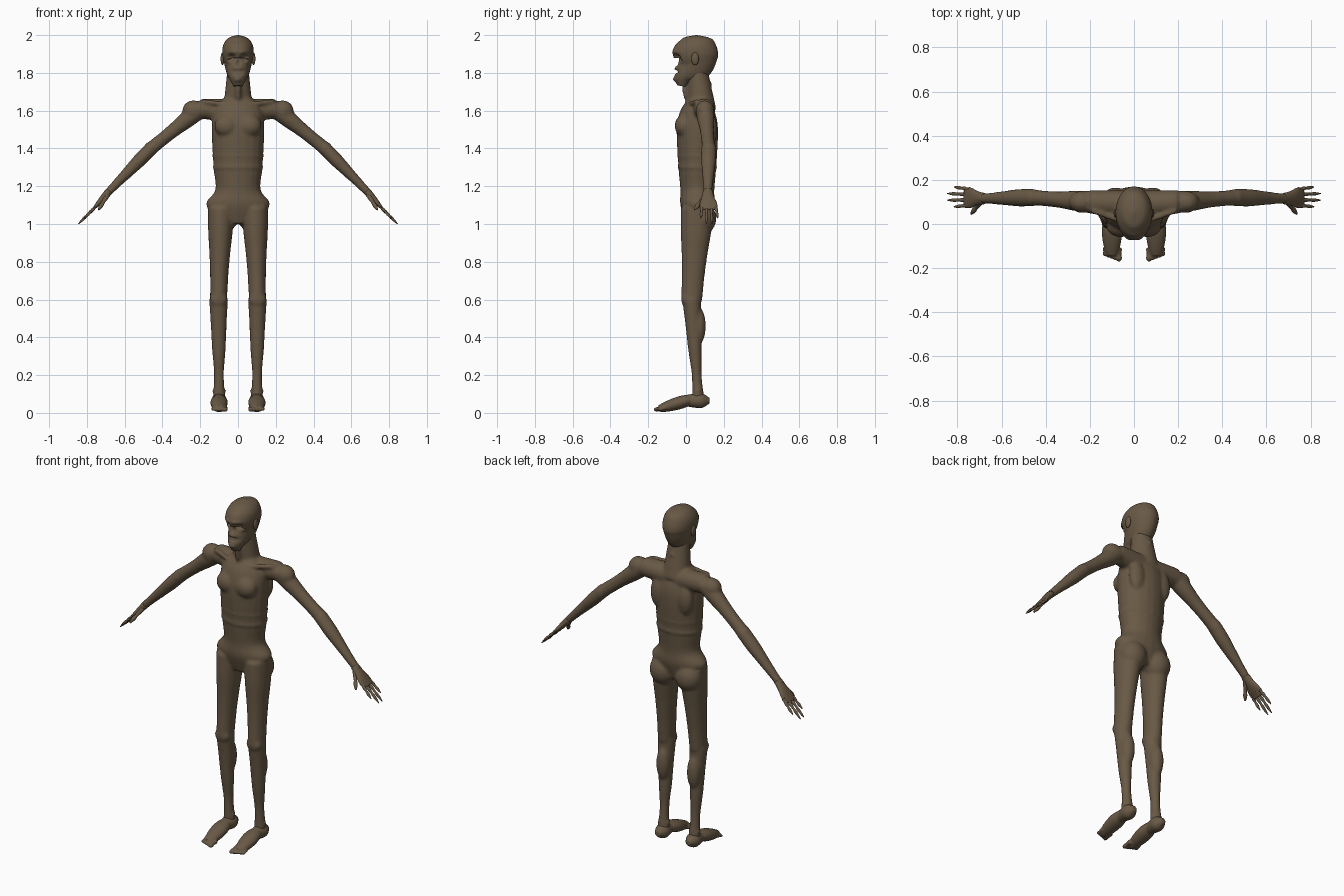
import bpy
import bmesh
import math
from mathutils import Vector, Matrix

if "Cube" in bpy.data.objects:
    bpy.data.objects.remove(bpy.data.objects["Cube"], do_unlink=True)

skin = bpy.data.materials.new("dry_brown_skin")
skin.use_nodes = True
skin_colour = (.14, .1, .06, 1)
skin.diffuse_color = skin_colour
skin.node_tree.nodes["Principled BSDF"].inputs["Base Color"].default_value = skin_colour

ACROSS, FORWARD = Vector((1, 0, 0)), Vector((0, 1, 0))


def smooth_path(rows, steps):
    """Catmull-Rom interpolation of whole cross-section rows."""
    rows = [Vector(row) for row in rows]
    path = []
    for i, (start, end) in enumerate(zip(rows, rows[1:])):
        slope_in = (end - rows[max(i - 1, 0)]) / 2
        slope_out = (rows[min(i + 2, len(rows) - 1)] - start) / 2
        for k in range(steps):
            t = k / steps
            ease = t * t * (3 - 2 * t)
            path.append(start.lerp(end, ease) + slope_in * (t * (1 - t) ** 2)
                        - slope_out * (t * t * (1 - t)))
    return path + [rows[-1]]


def loft(bm, rows, axis=FORWARD, sides=20, steps=4):
    """Each row is x, y, z, half thickness, half width along the axis."""
    path = smooth_path(rows, steps)
    centres = [Vector(row[:3]) for row in path]
    last = len(path) - 1
    rings = []
    for i, row in enumerate(path):
        tangent = centres[min(i + 1, last)] - centres[max(i - 1, 0)]
        u = axis.cross(tangent).normalized()
        v = tangent.cross(u).normalized()
        angles = [math.tau * k / sides for k in range(sides)]
        rings.append([bm.verts.new(centres[i] + u * row[3] * math.cos(a)
                                   + v * row[4] * math.sin(a)) for a in angles])
    for low, high in zip(rings, rings[1:]):
        for k in range(sides):
            bm.faces.new((low[k - 1], low[k], high[k], high[k - 1]))
    bm.faces.new(rings[0][::-1])
    bm.faces.new(rings[-1])


def limb(bm, start, end, radii, ratio=1, widths=None, side=1, axis=FORWARD):
    """Straight bone with evenly spaced radii; ratio sets width to thickness."""
    start, end = Vector(start), Vector(end)
    widths = widths or [r * ratio for r in radii]
    rows = []
    for i, (radius, width) in enumerate(zip(radii, widths)):
        point = start.lerp(end, i / (len(radii) - 1))
        rows.append((point.x * side, point.y, point.z, radius, width))
    loft(bm, rows, axis)


def ball(bm, centre, size, side=1):
    x, y, z = centre
    place = Matrix.Translation((x * side, y, z)) @ Matrix.Diagonal((*size, 1))
    bmesh.ops.create_uvsphere(bm, u_segments=20, v_segments=12, radius=1, matrix=place)


def finish(bm, name, voxel=0):
    """Turn the gathered shells into an object, fused if a voxel size is given."""
    bmesh.ops.recalc_face_normals(bm, faces=bm.faces)
    for face in bm.faces:
        face.smooth = True
    mesh = bpy.data.meshes.new(name)
    bm.to_mesh(mesh)
    bm.free()
    mesh.materials.append(skin)
    obj = bpy.data.objects.new(name, mesh)
    bpy.context.collection.objects.link(obj)
    if voxel:
        fuse = obj.modifiers.new("fuse", 'REMESH')
        fuse.mode = 'VOXEL'
        fuse.voxel_size = voxel
        fuse.use_smooth_shade = True
        soften = obj.modifiers.new("soften", 'SMOOTH')
        soften.factor = .5
        soften.iterations = 4


# Trunk rows: height, half width, half depth
body = bmesh.new()
trunk_depth = .06
trunk = [(1, .07, .06), (1.1, .17, .09), (1.18, .12, .09), (1.3, .13, .1),
         (1.5, .14, .11), (1.6, .13, .09), (1.66, .08, .05)]
loft(body, [(0, trunk_depth, z, wide, deep) for z, wide, deep in trunk])
for i in range(3):
    ball(body, (0, trunk_depth, 1.3 + i * .06), (.137, .107, .014))

# Neck with throat cord and vertebrae
limb(body, (0, .085, 1.6), (0, .06, 1.82), (.08, .072, .064, .057), ratio=.95)
limb(body, (0, -.01, 1.74), (0, .01, 1.64), (.014, .017, .01))
for i in range(3):
    ball(body, (0, .125, 1.66 + i * .04), (.014, .014, .012))

shoulder, elbow, wrist = (.2, .1, 1.61), (.46, .12, 1.4), (.7, .115, 1.155)
hip, knee, ankle = (.09, .06, 1.08), (.103, .03, .6), (.1, .065, .07)
for side in (1, -1):
    # Arm
    limb(body, (0, .09, 1.6), shoulder, (.06, .058, .053), side=side)
    limb(body, shoulder, elbow, (.05, .046, .038, .035, .036), side=side)
    limb(body, elbow, wrist, (.036, .036, .03, .024, .02), ratio=1.1, side=side)
    ball(body, (.235, .1, 1.6), (.06, .05, .055), side)
    ball(body, elbow, (.038, .04, .038), side)
    # Leg
    limb(body, hip, knee, (.07, .065, .055, .048, .045), ratio=1.25, side=side)
    limb(body, knee, ankle, (.05, .042, .036, .026, .033), side=side)
    ball(body, (.1, .065, .46), (.04, .04, .1), side)
    ball(body, (.103, .0, .6), (.045, .025, .04), side)
    ball(body, (.1, .065, .115), (.038, .02, .018), side)
    # Buttock, shoulder blade, breast and collarbone
    ball(body, (.083, .088, 1.03), (.078, .073, .085), side)
    ball(body, (.085, .13, 1.5), (.05, .035, .09), side)
    ball(body, (.06, -.01, 1.52), (.065, .05, .06), side)
    limb(body, (.02, .0, 1.63), (.19, .06, 1.65), (.01, .012, .012), side=side)
finish(body, "body", .009)

# Head rows: height, depth centre, half width, half depth
head = bmesh.new()
skull = [(1.73, -.02, .025, .025), (1.78, -.01, .05, .055), (1.84, .04, .07, .1),
         (1.9, .05, .083, .12), (1.95, .055, .077, .105), (1.985, .055, .05, .07),
         (2, .055, .005, .005)]
loft(head, [(0, *row[1::-1], *row[2:]) for row in skull], sides=64, steps=10)
# Sunken face: across, height, spread across, spread in height, push back
face_shapes = {
    "eye socket": (.033, 1.885, .018, .014, .03),
    "nose hole": (0, 1.85, .01, .014, .018),
    "brow": (.03, 1.91, .025, .01, -.01),
    "cheekbone": (.055, 1.86, .014, .01, -.014),
    "mouth": (0, 1.805, .03, .008, .025),
    "upper teeth": (0, 1.826, .024, .008, -.014),
    "chin": (0, 1.765, .02, .012, -.012),
}
for vert in head.verts:
    x, y, z = vert.co
    fade = min(1, max(0, 1 - y / .03))
    for across, height, wide, tall, push in face_shapes.values():
        distance = ((abs(x) - across) / wide) ** 2 + ((z - height) / tall) ** 2
        vert.co.y += fade * push * math.exp(-distance)
# Rows list height before depth, so the loft centre is swapped above
finish(head, "head")

for side, label in ((1, "left"), (-1, "right")):
    ear = bmesh.new()
    ball(ear, (.082, .048, 1.875), (.01, .02, .034), side)
    finish(ear, label + "_ear")

    # Foot with a heel, a raised arch and five toes
    foot = bmesh.new()
    limb(foot, (.1, .125, .065), (.1, .0, .065), (.015, .04, .037, .03),
         side=side, axis=ACROSS)
    limb(foot, (.1, .02, .07), (.1, -.14, .022), (.028, .034, .033, .028, .02),
         ratio=1.35, side=side, axis=ACROSS)
    for i in range(5):
        x, tip, size = .067 + i * .0165, -.17 + i * .006, .013 - i * .001
        limb(foot, (x, -.11, .026), (x, tip, .016),
             [size * swell for swell in (1, .9, .8, 1, .5)], side=side, axis=ACROSS)
    finish(foot, label + "_foot", .005)

    # Hand: flat palm, four bony fingers and a thumb
    hand = bmesh.new()
    limb(hand, (.68, .115, 1.175), (.768, .12, 1.077), (.02, .018, .013, .006),
         widths=(.026, .032, .046, .046), side=side)
    for i in range(4):
        reach = .845 if i in (1, 2) else .815
        limb(hand, (.745, .085 + i * .024, 1.1), (reach, .078 + i * .03, 1.845 - reach),
             (.01, .007, .009, .006, .008, .006, .002), side=side)
    limb(hand, (.69, .105, 1.155), (.738, .045, 1.075), (.014, .012, .009, .011, .004),
         side=side)
    finish(hand, label + "_hand")
